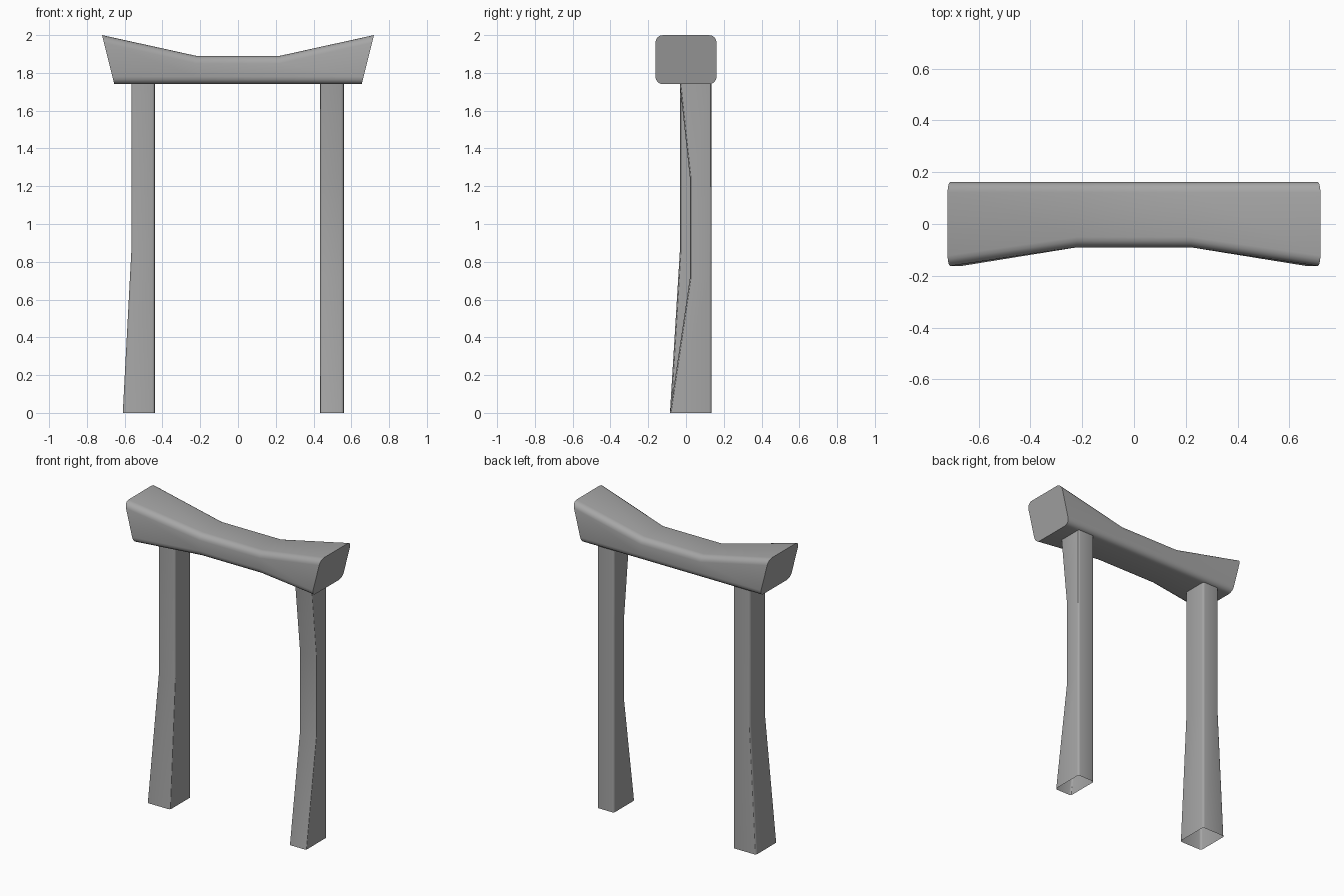
import bpy, bmesh
from math import cos, sin, radians

cube = bpy.data.objects.get("Cube")
if cube:
    bpy.data.objects.remove(cube)

grey = bpy.data.materials.new("plain grey")
grey.use_nodes = True
colour = (0.38, 0.38, 0.38, 1)
grey.diffuse_color = colour
grey.node_tree.nodes["Principled BSDF"].inputs["Base Color"].default_value = colour


def rounded_rect(u0, u1, v0, v1, r, steps=4):
    """Counter-clockwise rounded rectangle as (u, v) pairs."""
    centres = [(u1 - r, v1 - r), (u0 + r, v1 - r), (u0 + r, v0 + r), (u1 - r, v0 + r)]
    ring = []
    for corner, (cu, cv) in enumerate(centres):
        for i in range(steps + 1):
            a = radians(90 * (corner + i / steps))
            ring.append((cu + r * cos(a), cv + r * sin(a)))
    return ring


def loft(name, rings, capped):
    """Skin a row of matching rings, with optional end caps."""
    bm = bmesh.new()
    rows = [[bm.verts.new(p) for p in ring] for ring in rings]
    n = len(rows[0])
    for a, b in zip(rows, rows[1:]):
        for i in range(n):
            j = (i + 1) % n
            bm.faces.new((a[i], a[j], b[j], b[i]))
    if capped:
        bm.faces.new(rows[0][::-1])
        bm.faces.new(rows[-1])
    mesh = bpy.data.meshes.new(name)
    bm.to_mesh(mesh)
    bm.free()
    mesh.materials.append(grey)
    obj = bpy.data.objects.new(name, mesh)
    bpy.context.collection.objects.link(obj)
    bpy.ops.object.select_all(action='DESELECT')
    obj.select_set(True)
    bpy.context.view_layer.objects.active = obj
    bpy.ops.object.shade_smooth_by_angle(angle=radians(30))
    return obj


# Crossbeam: dipped top, hollowed front, ends leaning outward
BOTTOM, TOP, BACK = 1.74, 2.0, 0.162
beam_rings = []
for x, front, top, lean in [(-0.655, -0.162, TOP, -0.065), (-0.22, -0.09, 1.89, 0),
                            (0.22, -0.09, 1.89, 0), (0.655, -0.162, TOP, 0.065)]:
    section = rounded_rect(front, BACK, BOTTOM, top, 0.04)
    beam_rings.append([(x + lean * (z - BOTTOM) / (TOP - BOTTOM), y, z) for y, z in section])
loft("crossbeam", beam_rings, capped=True)


def post(name, stations):
    """Hollow post from (z, left x, right x, front y) stations."""
    loft(name, [[(x, y, z) for x, y in rounded_rect(x0, x1, front, 0.136, 0.014, 3)]
                for z, x0, x1, front in stations], capped=False)


# Post flared outward and forward at the foot
post("right_post", [(0, -0.61, -0.44, -0.085), (0.85, -0.565, -0.44, -0.033),
                    (1.75, -0.565, -0.44, -0.033)])
# Post with a hollowed front
post("left_post", [(0, 0.435, 0.56, -0.085), (0.71, 0.435, 0.56, 0.02),
                   (1.25, 0.435, 0.56, 0.02), (1.75, 0.435, 0.56, -0.034)])
